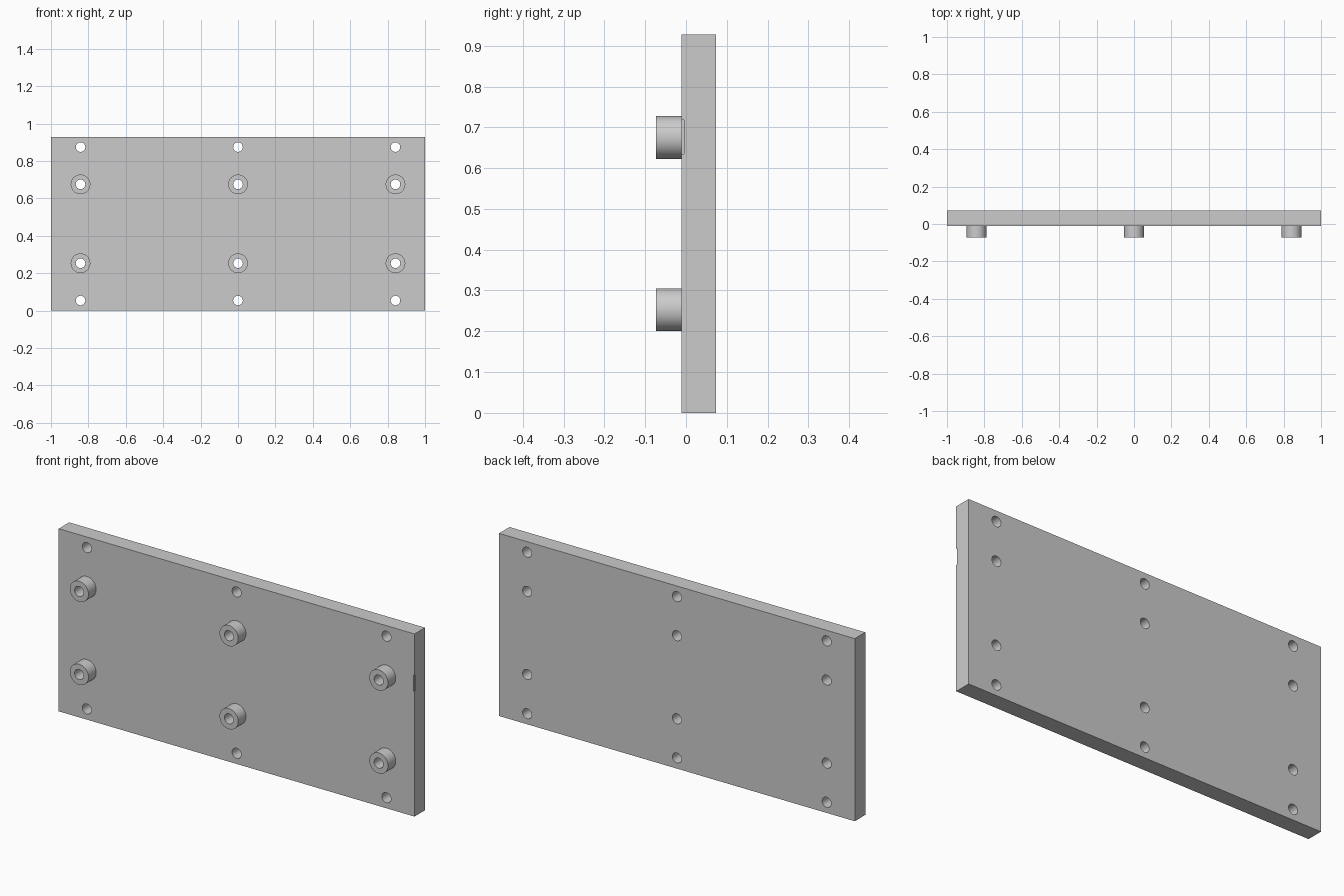
import bpy, math

if "Cube" in bpy.data.objects:
    bpy.data.objects.remove(bpy.data.objects["Cube"])

HEIGHT = 0.928
FRONT, BACK, TIP = -0.011, 0.073, -0.073
COLUMNS = (-0.842, 0.0, 0.842)
BOSS_ROWS = (0.253, HEIGHT - 0.253)
EDGE_ROWS = (0.054, HEIGHT - 0.054)


def box(name, lo, hi):
    mid = [(a + b) / 2 for a, b in zip(lo, hi)]
    bpy.ops.mesh.primitive_cube_add(size=1, location=mid)
    ob = bpy.context.object
    ob.name = name
    ob.scale = [b - a for a, b in zip(lo, hi)]
    bpy.ops.object.transform_apply(location=True, rotation=True, scale=True)
    return ob


def rod(name, x, z, radius, y0, y1):
    bpy.ops.mesh.primitive_cylinder_add(
        vertices=48, radius=radius, depth=y1 - y0,
        location=(x, (y0 + y1) / 2, z), rotation=(math.pi / 2, 0, 0))
    ob = bpy.context.object
    ob.name = name
    bpy.ops.object.transform_apply(location=True, rotation=True, scale=True)
    return ob


def joined(name, parts):
    bpy.ops.object.select_all(action='DESELECT')
    for p in parts:
        p.select_set(True)
    bpy.context.view_layer.objects.active = parts[0]
    bpy.ops.object.join()
    parts[0].name = name
    return parts[0]


def combine(target, tool, operation):
    bpy.context.view_layer.objects.active = target
    mod = target.modifiers.new(operation.lower(), 'BOOLEAN')
    mod.operation = operation
    mod.solver = 'EXACT'
    mod.object = tool
    tool.hide_render = True
    bpy.ops.object.modifier_apply(modifier=mod.name)
    bpy.data.objects.remove(tool, do_unlink=True)


# Mounting plate
plate = box("mounting_plate", (-1, FRONT, 0), (1, BACK, HEIGHT))

# Six raised bosses on the front
bosses = joined("bosses", [rod("boss", x, z, 0.0525, TIP, FRONT + 0.02)
                           for x in COLUMNS for z in BOSS_ROWS])
combine(plate, bosses, 'UNION')

# Through holes in the bosses and along the long edges
holes = joined("hole_cutters", [rod("hole_cutter", x, z, 0.0255, -0.2, 0.2)
                                for x in COLUMNS for z in BOSS_ROWS + EDGE_ROWS])
combine(plate, holes, 'DIFFERENCE')

# Small notch in the front right edge
notch = box("notch_cutter", (0.995, FRONT - 0.05, 0.635), (1.05, -0.005, 0.718))
combine(plate, notch, 'DIFFERENCE')

# Smooth round walls, crisp edges
bpy.ops.object.select_all(action='DESELECT')
plate.select_set(True)
bpy.context.view_layer.objects.active = plate
bpy.ops.object.shade_smooth_by_angle(angle=math.radians(30))
